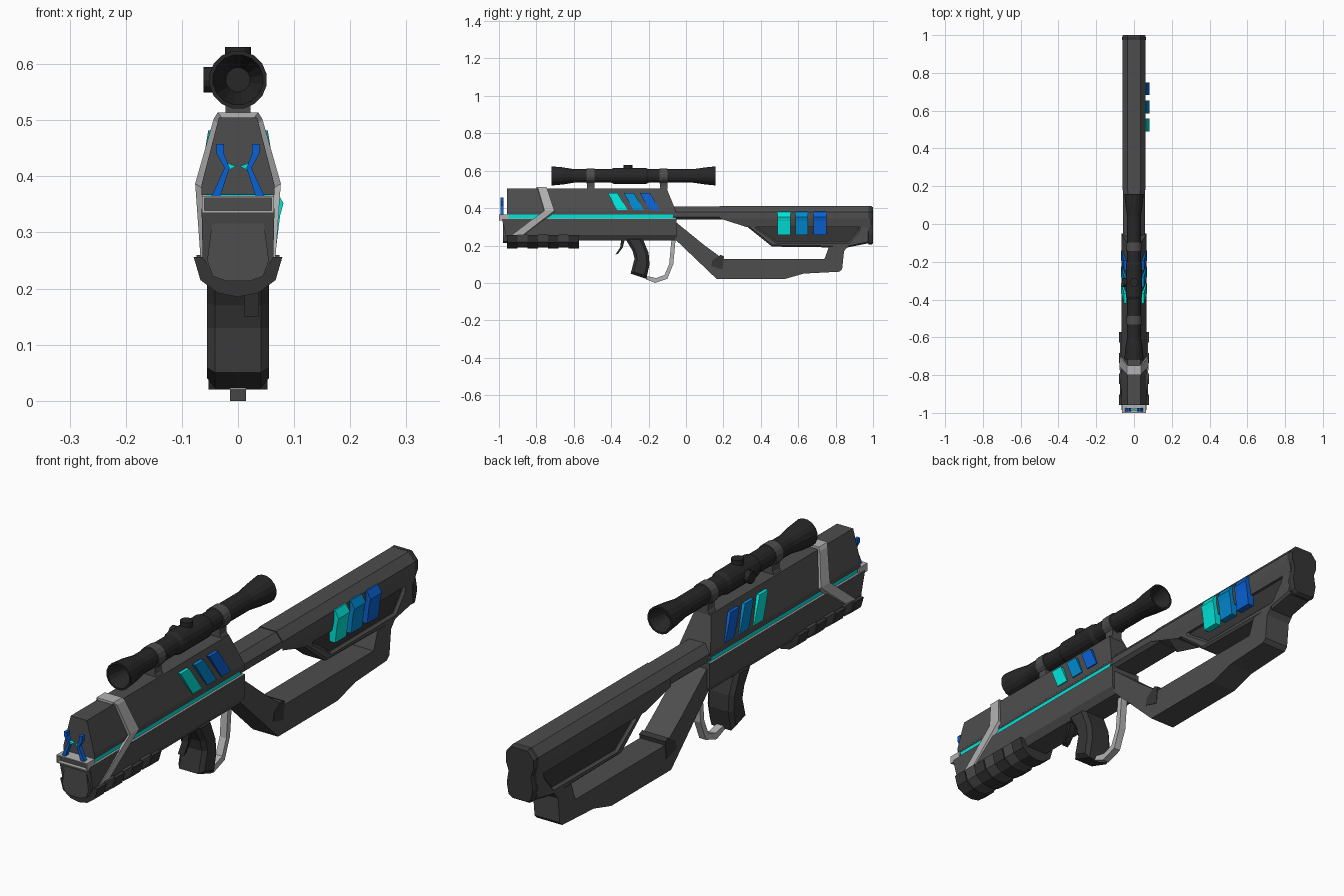
import bpy, bmesh, math

if "Cube" in bpy.data.objects:
    bpy.data.objects.remove(bpy.data.objects["Cube"])


def material(name, rgb):
    m = bpy.data.materials.new(name)
    m.diffuse_color = (*rgb, 1)
    m.use_nodes = True
    m.node_tree.nodes["Principled BSDF"].inputs["Base Color"].default_value = m.diffuse_color
    return m


TEAL = material("teal", (0.0, 0.78, 0.70))
MID = material("mid_blue", (0.0, 0.25, 0.62))
BLUE = material("blue", (0.003, 0.12, 0.65))
DARK = material("dark_grey", (0.075, 0.075, 0.075))
DARKER = material("darker_grey", (0.036, 0.036, 0.036))
BLACK = material("near_black", (0.02, 0.02, 0.02))
PALE = material("pale_grey", (0.45, 0.45, 0.45))


def finish(name, bm, mat=None):
    bmesh.ops.recalc_face_normals(bm, faces=bm.faces)
    me = bpy.data.meshes.new(name)
    bm.to_mesh(me)
    bm.free()
    ob = bpy.data.objects.new(name, me)
    bpy.context.collection.objects.link(ob)
    me.materials.append(mat or DARK)
    return ob


def loft(name, rings, mat=None, closed=False):
    """Skin a list of equal-length rings; cap the ends or join them up."""
    bm = bmesh.new()
    vs = [[bm.verts.new(p) for p in r] for r in rings]
    n = len(vs[0])
    pairs = list(zip(vs, vs[1:])) + ([(vs[-1], vs[0])] if closed else [])
    for a, b in pairs:
        for i in range(n):
            j = (i + 1) % n
            bm.faces.new((a[i], a[j], b[j], b[i]))
    if not closed:
        bm.faces.new(vs[0])
        bm.faces.new(vs[-1])
    return finish(name, bm, mat)


def prism(name, yz, half, chamfer=0, cx=0, mat=None):
    """Side profile extruded across x, with chamfered side rims."""
    bm = bmesh.new()
    a = [bm.verts.new((cx - half, y, z)) for y, z in yz]
    b = [bm.verts.new((cx + half, y, z)) for y, z in yz]
    caps = [bm.faces.new(a), bm.faces.new(b)]
    for i in range(len(yz)):
        j = (i + 1) % len(yz)
        bm.faces.new((a[i], a[j], b[j], b[i]))
    if chamfer:
        rim = list({e for f in caps for e in f.edges})
        bmesh.ops.recalc_face_normals(bm, faces=bm.faces)
        bmesh.ops.bevel(bm, geom=rim, offset=chamfer, segments=1, affect='EDGES')
    return finish(name, bm, mat)


def along_y(name, xz, y0, y1, mat=None):
    """Front profile extruded along y; y0 and y1 may be functions of z."""
    f0 = y0 if callable(y0) else lambda z: y0
    f1 = y1 if callable(y1) else lambda z: y1
    return loft(name, [[(x, f(z), z) for x, z in xz] for f in (f0, f1)], mat)


def both(right):
    """Mirror a right-hand half profile (top to bottom) to a full loop."""
    return right + [(-x, z) for x, z in reversed(right) if x > 1e-6]


def lathe(name, prof, z, mat, seg=16):
    ring = [math.tau * (i + 0.5) / seg for i in range(seg)]
    return loft(name, [[(r * math.cos(t), y, z + r * math.sin(t)) for t in ring]
                       for y, r in prof], mat)


# Receiver: upper and lower shells with a glowing, pale-lined groove between
along_y("upper_body", both([(0.034, 0.505), (0.065, 0.385), (0.065, 0.367)]),
        -0.957, lambda z: -0.055 - max(0, z - 0.385) * 0.4)
along_y("lower_body", both([(0.065, 0.343), (0.063, 0.255), (0.045, 0.228)]),
        lambda z: -0.985 + (0.344 - z) * 0.25, -0.05)
along_y("glow_seam", both([(0.057, 0.37), (0.057, 0.34)]), -0.95, -0.053, TEAL)
for name, z in (("upper", 0.365), ("lower", 0.342)):
    along_y("groove_lining_" + name, both([(0.0645, z + .003), (0.0645, z)]), -0.95, -0.054, PALE)

# Muzzle frame, recessed plate and prongs
loft("muzzle_frame", [[(x * s, y, 0.35 + h * t) for x, t in
     ((0.064, 1), (0.064, -1), (-0.064, -1), (-0.064, 1))]
     for s, h, y in ((1, .015, -0.95), (1, .015, -1.0), (.93, .011, -1.0), (.93, .011, -0.95))],
     PALE, closed=True)
along_y("muzzle_plate", both([(0.06, 0.361), (0.06, 0.339)]), -0.985, -0.95)
for side, s in (("right", 1), ("left", -1)):
    along_y("prong_" + side, [(s * x, z) for x, z in (
        (.032, .363), (.048, .363), (.024, .415), (.038, .44), (.038, .458),
        (.025, .458), (.025, .44), (.015, .415))], -0.992, -0.975, BLUE)
    along_y("prong_tip_" + side, [(s * x, z) for x, z in
            ((.003, .418), (.022, .425), (.018, .41))], -0.988, -0.976, TEAL)

# Lower nose bulge between muzzle frame and foregrip
along_y("nose_bulge", both([(0.045, 0.325), (0.055, 0.25), (0.045, 0.222), (0.02, 0.213)]),
        -0.978, -0.9)

# Ribbed foregrip: U-section segments of alternating size and shade
U = both([(0.079, 0.256), (0.067, 0.215), (0.036, 0.192), (0.0, 0.185)])
for i in range(7):
    s = 0.0 if i % 2 == 0 else 0.004
    y = -0.957 + i * 0.055
    loft(f"foregrip_rib_{i}", [[(x * (1 - s * 14), yy, z + s) for x, z in U]
                               for yy in (y, y + 0.055)], DARKER if s == 0 else DARK)

# Pale angled band wrapped over the receiver
path = [(0.063, 0.252, -0.93, -0.875), (0.072, 0.385, -0.757, -0.703),
        (0.041, 0.50, -0.79, -0.742), (0.034, 0.512, -0.80, -0.748)]
path = path + [(-x, z, a, b) for x, z, a, b in reversed(path)]
loft("angled_band", [[(x * 1.06, a, z + .002), (x * 1.06, b, z + .002),
                      (x * .84, b, z - .008), (x * .84, a, z - .008)] for x, z, a, b in path],
     PALE)

# Slanted colour tabs on both sides of the receiver
for k, (y, m) in enumerate(((-0.42, TEAL), (-0.333, MID), (-0.247, BLUE))):
    for side, s in (("right", 1), ("left", -1)):
        loft(f"body_tab_{side}_{k}", [
            [(s * x, yy, z) for x, yy, z in
             ((top, y, .482), (top, y + .053, .482), (low, y + .108, .39), (low, y + .052, .39))]
            for top, low in ((0.03, 0.052), (0.053, 0.068))], m)

# Stock: top beam, recessed core, raised rim and butt plate
along_y("stock_beam", both([(0.035, 0.41), (0.062, 0.378), (0.062, 0.345), (0.053, 0.300)]),
        lambda z: 0.18 + max(0, 0.345 - z) * 3.1, 0.985)
along_y("stock_neck", both([(0.033, 0.408), (0.059, 0.378), (0.059, 0.352), (0.045, 0.340)]),
        -0.07, 0.2)
prism("stock_core", [(0.18, 0.345), (0.30, 0.33), (0.46, 0.20), (0.85, 0.195),
                     (0.97, 0.22), (0.97, 0.35)], 0.042, mat=DARKER)
prism("stock_rim", [(0.18, 0.344), (0.29, 0.330), (0.46, 0.194), (0.86, 0.189), (0.98, 0.213),
                    (0.985, 0.345), (0.94, 0.345), (0.92, 0.28), (0.87, 0.220), (0.49, 0.218),
                    (0.38, 0.295), (0.37, 0.345)], 0.053, 0.008)
butt = both([(0.035, 0.41), (0.062, 0.378), (0.062, 0.345), (0.05, 0.31),
             (0.058, 0.26), (0.05, 0.215), (0.035, 0.205)])
loft("butt_plate", [[(x * s, y, 0.31 + (z - 0.31) * s) for x, z in butt]
                    for y, s in ((0.975, 1.005), (0.99, 1.005), (1.0, 0.94))], DARKER)

# Bent colour tabs on the right side of the stock
TAB = [(0.045, 0.382), (0.065, 0.38), (0.081, 0.352), (0.075, 0.33), (0.066, 0.256),
       (0.04, 0.256)]
for k, (y, m) in enumerate(((0.49, TEAL), (0.585, MID), (0.682, BLUE))):
    along_y(f"stock_tab_{k}", TAB, y, y + 0.068, m)

# Lower stock brace
prism("lower_brace", [(-0.06, 0.33), (0.10, 0.20), (0.20, 0.127), (0.61, 0.127), (0.74, 0.127),
                      (0.765, 0.195), (0.87, 0.20), (0.845, 0.17), (0.835, 0.075), (0.82, 0.06),
                      (0.63, 0.05), (0.525, 0.02), (0.165, 0.02), (-0.06, 0.235)], 0.053)
prism("brace_step", [(0.185, 0.15), (0.203, 0.142), (0.195, 0.072), (0.135, 0.09), (0.14, 0.12)],
      0.055, mat=DARKER)

# Pistol grip, trigger and pale guard
prism("pistol_grip", [(-0.33, 0.245), (-0.285, 0.17), (-0.275, 0.13), (-0.296, 0.05),
                      (-0.212, 0.022), (-0.195, 0.10), (-0.20, 0.16), (-0.235, 0.245)],
      0.055, 0.014, mat=DARKER)
prism("trigger", [(-0.345, 0.24), (-0.352, 0.19), (-0.378, 0.15), (-0.362, 0.157),
                  (-0.338, 0.19), (-0.325, 0.24)], 0.013, cx=0.024, mat=BLACK)
prism("hand_guard", [(-0.055, 0.24), (-0.068, 0.10), (-0.10, 0.022), (-0.165, 0.0),
                     (-0.215, 0.02), (-0.205, 0.036), (-0.16, 0.026), (-0.115, 0.042),
                     (-0.09, 0.10), (-0.077, 0.24)], 0.014, mat=PALE)

# Scope tube with hollow ends, mount rings and turrets
Z = 0.572
lathe("scope_tube", [(-0.64, 0.022), (-0.718, 0.045), (-0.718, 0.052), (-0.66, 0.047),
                     (-0.60, 0.037), (-0.40, 0.037), (-0.385, 0.044), (-0.215, 0.044),
                     (-0.20, 0.037), (0.04, 0.037), (0.10, 0.046), (0.158, 0.052),
                     (0.158, 0.045), (0.09, 0.022)], Z, BLACK)
for name, y in (("front", -0.51), ("rear", -0.12)):
    lathe(f"scope_ring_{name}", [(y - .022, .041), (y + .022, .041)], Z, DARK)
    along_y(f"scope_mount_{name}", both([(0.022, 0.545), (0.022, 0.515), (0.03, 0.50)]),
            y - 0.02, y + 0.02)
for name, rot, loc in (("top", (0, 0, 0), (0, -0.31, 0.61)),
                       ("side", (0, math.pi / 2, 0), (-0.041, -0.31, Z))):
    bpy.ops.mesh.primitive_cylinder_add(vertices=12, radius=0.023, depth=0.041,
                                        location=loc, rotation=rot)
    bpy.context.object.name = "scope_turret_" + name
    bpy.context.object.data.materials.append(BLACK)
